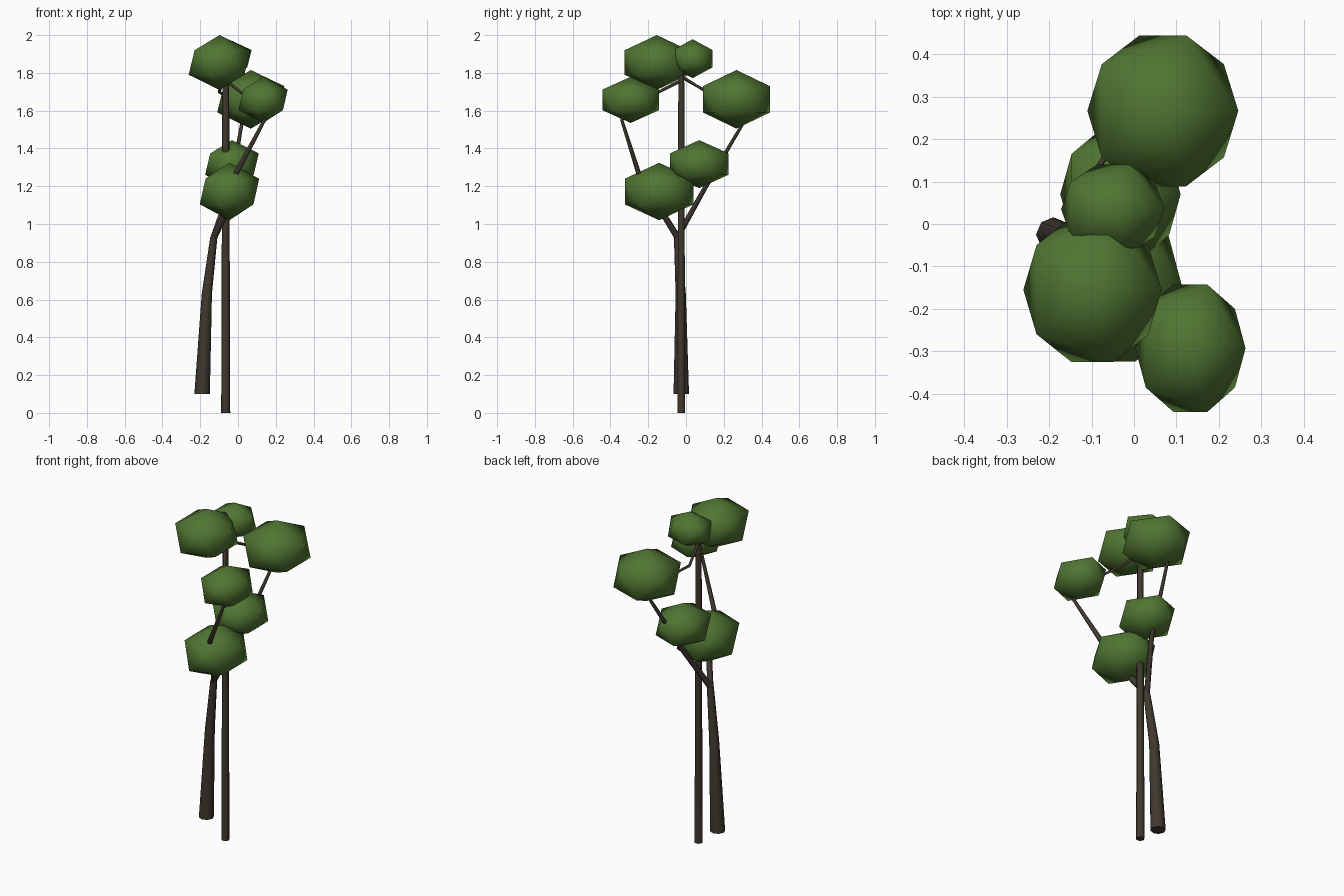
import bpy, bmesh, math
from mathutils import Vector

cube = bpy.data.objects.get("Cube")
if cube:
    bpy.data.objects.remove(cube)


def material(name, rgb):
    mat = bpy.data.materials.new(name)
    mat.use_nodes = True
    mat.diffuse_color = (*rgb, 1)
    mat.node_tree.nodes["Principled BSDF"].inputs["Base Color"].default_value = (*rgb, 1)
    return mat


bark = material("dark bark", (0.05, 0.04, 0.028))
leaf = material("leaf green", (0.08, 0.18, 0.032))


def finish(name, bm, mat, angle):
    bmesh.ops.recalc_face_normals(bm, faces=bm.faces)
    mesh = bpy.data.meshes.new(name)
    bm.to_mesh(mesh)
    bm.free()
    mesh.materials.append(mat)
    obj = bpy.data.objects.new(name, mesh)
    bpy.context.collection.objects.link(obj)
    bpy.ops.object.select_all(action='DESELECT')
    obj.select_set(True)
    bpy.context.view_layer.objects.active = obj
    bpy.ops.object.shade_smooth_by_angle(angle=math.radians(angle))


def limb(name, path, radii, sides=6, level=False):
    """Tapered tube through the path points, capped at both ends."""
    pts = [Vector(p) for p in path]
    bm = bmesh.new()
    rings = []
    for i, (p, r) in enumerate(zip(pts, radii)):
        along = pts[min(i + 1, len(pts) - 1)] - pts[max(i - 1, 0)]
        if level:
            along = Vector((0, 0, 1))
        turn = Vector((0, 0, 1)).rotation_difference(along)
        ring = []
        for k in range(sides):
            a = math.tau * k / sides
            ring.append(bm.verts.new(p + turn @ Vector((r * math.cos(a), r * math.sin(a), 0))))
        rings.append(ring)
    for low, high in zip(rings, rings[1:]):
        for k in range(sides):
            n = (k + 1) % sides
            bm.faces.new((low[k], low[n], high[n], high[k]))
    bm.faces.new(rings[0])
    bm.faces.new(rings[-1])
    finish(name, bm, bark, 65)


def leaf_clump(name, center, half):
    """Twenty-sided clump, sized by its half extents."""
    bm = bmesh.new()
    bmesh.ops.create_icosphere(bm, subdivisions=1, radius=1)
    reach = [max(abs(v.co[i]) for v in bm.verts) for i in range(3)]
    for v in bm.verts:
        v.co = Vector([center[i] + v.co[i] * half[i] / reach[i] for i in range(3)])
    finish(name, bm, leaf, 180)


# Trunks
post_top = (-0.065, -0.025, 1.8)
fork = (-0.128, -0.045, 0.93)
limb("straight_trunk", [(-0.065, -0.025, 0), post_top], [0.024, 0.018], level=True)
limb("leaning_trunk", [(-0.19, -0.025, 0.1), (-0.165, -0.028, 0.63), fork],
     [0.041, 0.027, 0.019], 8, level=True)

# Branches from the leaning trunk
limb("back_branch", [fork, (-0.04, 0.1, 1.19), (0.02, 0.3, 1.53), (0.04, 0.32, 1.6)],
     [0.017, 0.014, 0.009, 0.008])
limb("front_branch", [fork, (-0.065, -0.125, 1.06), (-0.02, -0.245, 1.25),
                      (0.14, -0.34, 1.55), (0.14, -0.33, 1.6)],
     [0.019, 0.017, 0.015, 0.009, 0.008])

# Branches from the straight trunk
limb("upper_back_branch", [(-0.065, -0.025, 1.78), (-0.1, 0.11, 1.7), (0.0, 0.26, 1.63)],
     [0.01, 0.008, 0.006])
limb("upper_front_branch", [(-0.065, -0.025, 1.76), (0.09, -0.26, 1.64)], [0.01, 0.006])

# Foliage
leaf_clump("crown_foliage", (-0.098, -0.155, 1.855), (0.163, 0.17, 0.145))
leaf_clump("small_crown_foliage", (-0.05, 0.035, 1.875), (0.122, 0.105, 0.103))
leaf_clump("upper_back_foliage", (0.068, 0.267, 1.66), (0.178, 0.178, 0.155))
leaf_clump("upper_front_foliage", (0.133, -0.293, 1.657), (0.13, 0.15, 0.122))
leaf_clump("middle_foliage", (-0.032, 0.07, 1.317), (0.142, 0.155, 0.127))
leaf_clump("lower_foliage", (-0.045, -0.142, 1.172), (0.157, 0.182, 0.152))
